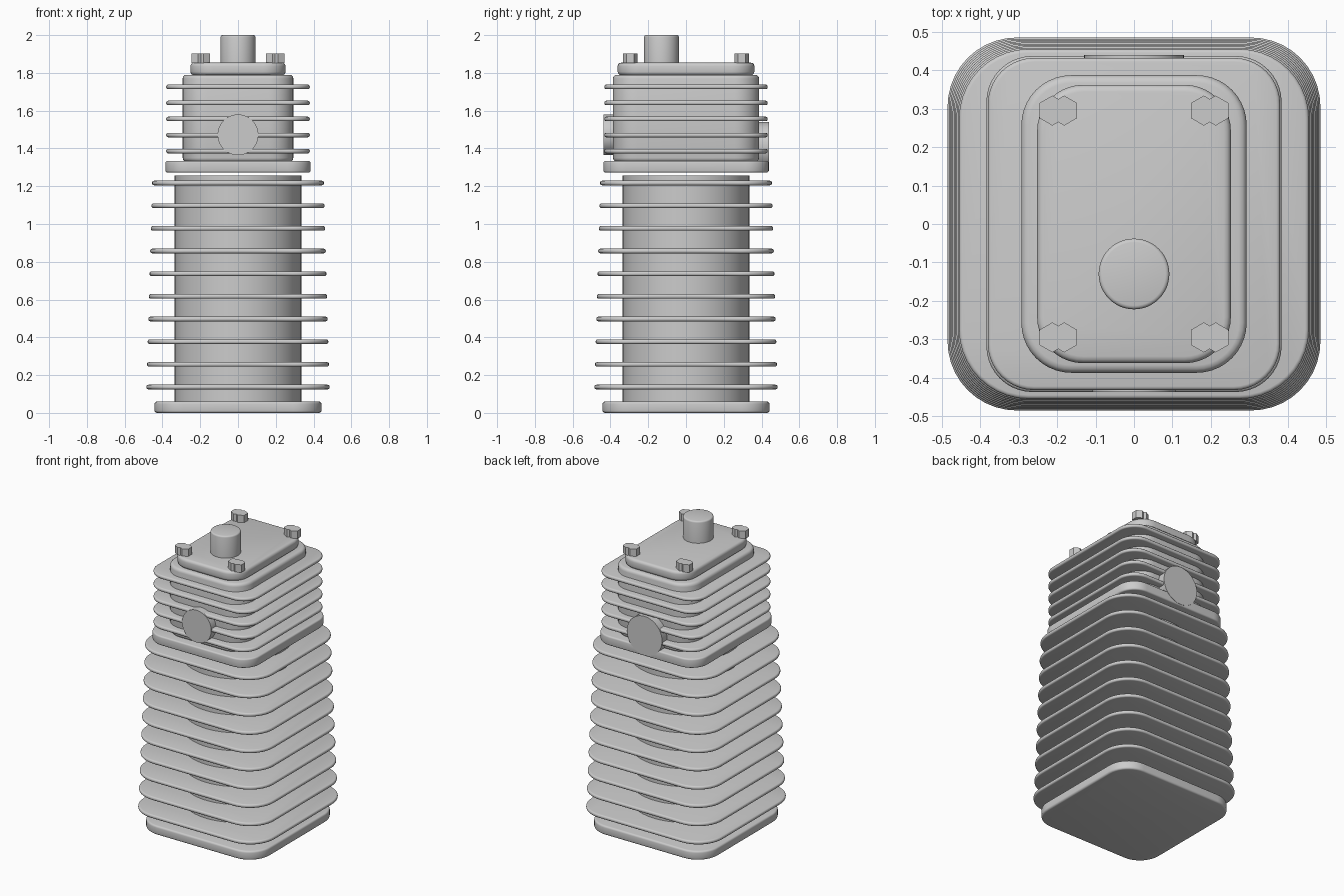
import bpy, bmesh, math
from mathutils import Matrix, Vector

if "Cube" in bpy.data.objects:
    bpy.data.objects.remove(bpy.data.objects["Cube"])


def finish(name, bm, angle=40):
    bmesh.ops.recalc_face_normals(bm, faces=bm.faces)
    me = bpy.data.meshes.new(name)
    bm.to_mesh(me)
    bm.free()
    ob = bpy.data.objects.new(name, me)
    bpy.context.collection.objects.link(ob)
    bpy.ops.object.select_all(action='DESELECT')
    ob.select_set(True)
    bpy.context.view_layer.objects.active = ob
    bpy.ops.object.shade_smooth_by_angle(angle=math.radians(angle))
    return ob


def slab(name, hx, hy, r, z0, z1, b, segs=3, corner=10):
    """Rounded-rectangle slab with rounded top and bottom edges."""
    levels = []
    for i in range(segs + 1):
        a = math.pi / 2 * i / segs
        levels.append((z0 + b * (1 - math.sin(a)), b * (1 - math.cos(a))))
    levels = levels[::-1] + [(z0 + z1 - z, d) for z, d in levels]
    bm = bmesh.new()
    rings = []
    for z, d in levels:
        ring = []
        for q, (sx, sy) in enumerate([(1, 1), (-1, 1), (-1, -1), (1, -1)]):
            for k in range(corner + 1):
                a = math.pi / 2 * (q + k / corner)
                ring.append(bm.verts.new((sx * (hx - r) + (r - d) * math.cos(a),
                                          sy * (hy - r) + (r - d) * math.sin(a), z)))
        rings.append(ring)
    n = len(rings[0])
    for lo, hi in zip(rings, rings[1:]):
        for i in range(n):
            bm.faces.new((lo[i], lo[(i + 1) % n], hi[(i + 1) % n], hi[i]))
    bm.faces.new(rings[0][::-1])
    bm.faces.new(rings[-1])
    return finish(name, bm)


def rod(name, start, end, r, sides=48, bevel=0.0, twist=0.0):
    """Cylinder or prism between two points, optionally bevelled at its end."""
    a, e = Vector(start), Vector(end)
    bm = bmesh.new()
    bmesh.ops.create_cone(bm, cap_ends=True, segments=sides, radius1=r, radius2=r,
                          depth=(e - a).length)
    if bevel:
        top = [ed for ed in bm.edges if all(v.co.z > 0 for v in ed.verts)]
        bmesh.ops.bevel(bm, geom=top, offset=bevel, segments=3, profile=0.5, affect='EDGES')
    rot = (e - a).to_track_quat('Z', 'Y').to_matrix().to_4x4()
    bm.transform(Matrix.Translation((a + e) / 2) @ rot @ Matrix.Rotation(twist, 4, 'Z'))
    return finish(name, bm)


# Base flange and cylinder barrel
slab("base_flange", 0.442, 0.442, 0.15, 0.0, 0.06, 0.012)
rod("barrel", (0, 0, 0.05), (0, 0, 1.257), 0.335, 64)

# Barrel cooling fins, shrinking slightly upward
for i in range(10):
    h = 0.485 - 0.03 * i / 9
    z = 0.137 + 0.12 * i
    slab(f"barrel_fin_{i + 1}", h, h, 0.18, z - 0.012, z + 0.012, 0.010)

# Head: bottom plate, body, fins and cover
slab("head_plate", 0.384, 0.437, 0.12, 1.272, 1.334, 0.010)
slab("head_body", 0.293, 0.387, 0.13, 1.33, 1.79, 0.02)
for i in range(5):
    z = 1.386 + 0.085 * i
    slab(f"head_fin_{i + 1}", 0.38, 0.432, 0.12, z - 0.012, z + 0.012, 0.010)
slab("head_cover", 0.252, 0.362, 0.12, 1.788, 1.854, 0.018)

# Front and rear ports
rod("front_port", (0, -0.33, 1.472), (0, -0.437, 1.472), 0.108)
rod("rear_port", (0, 0.33, 1.41), (0, 0.439, 1.41), 0.13)

# Plug boss on the cover
rod("plug_boss", (0, -0.13, 1.84), (0, -0.13, 2.0), 0.092, bevel=0.010)

# Corner bolts, each a pair of overlapping hexagonal heads
for sx in (-1, 1):
    for sy in (-1, 1):
        for d in (-0.0155, 0.0155):
            x, y = sx * 0.197 + d, sy * 0.295
            rod("cover_bolt", (x, y, 1.852), (x, y, 1.903), 0.039, 6)
